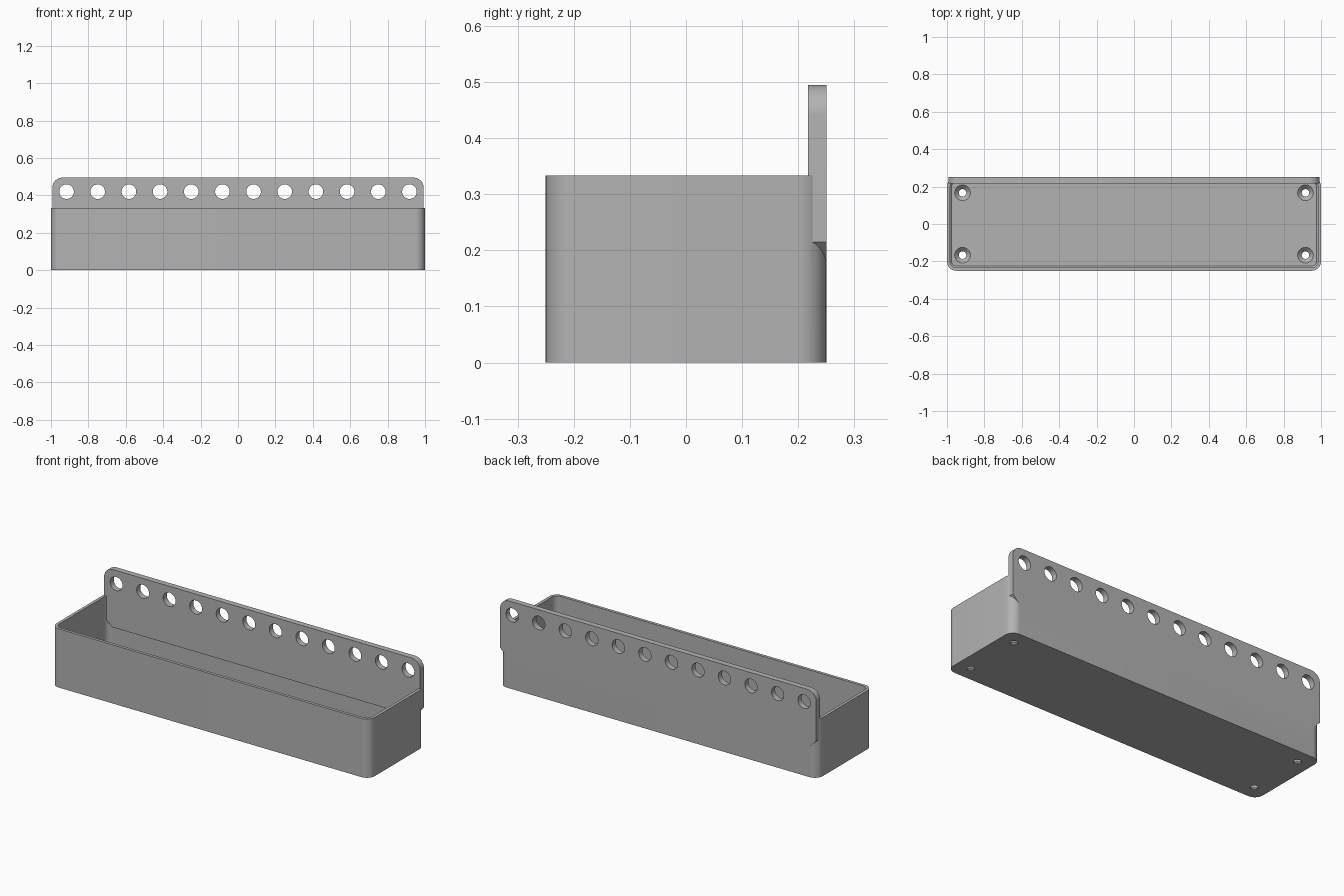
import bpy, bmesh, math
from mathutils import Matrix

if "Cube" in bpy.data.objects:
    bpy.data.objects.remove(bpy.data.objects["Cube"])

WIDTH, DEPTH, HEIGHT = 1.0, 0.25, 0.333      # half width, half depth, bin height
WALL, FLOOR, RADIUS = 0.017, 0.025, 0.05
PANEL_W, PANEL_LOW, PANEL_TOP, PANEL_Y = 0.993, 0.167, 0.495, 0.217
PITCH = 1 / 6

grey = bpy.data.materials.new("matte grey")
grey.use_nodes = True
grey.diffuse_color = (0.45, 0.45, 0.45, 1)
grey.node_tree.nodes["Principled BSDF"].inputs["Base Color"].default_value = (0.45, 0.45, 0.45, 1)


def make_object(name, bm):
    bmesh.ops.recalc_face_normals(bm, faces=bm.faces[:])
    mesh = bpy.data.meshes.new(name)
    bm.to_mesh(mesh)
    bm.free()
    mesh.materials.append(grey)
    obj = bpy.data.objects.new(name, mesh)
    bpy.context.collection.objects.link(obj)
    return obj


def arc(cx, cy, r, start, steps=12):
    """Quarter circle, counter-clockwise from the start angle in degrees."""
    angles = [math.radians(start + 90 * i / steps) for i in range(steps + 1)]
    return [(cx + r * math.cos(a), cy + r * math.sin(a)) for a in angles]


def rounded_loop(bm, inset, z):
    r = RADIUS - inset
    cx, cy = WIDTH - RADIUS, DEPTH - RADIUS
    points = []
    for k, (sx, sy) in enumerate([(1, 1), (-1, 1), (-1, -1), (1, -1)]):
        points += arc(sx * cx, sy * cy, r, 90 * k)
    return [bm.verts.new((x, y, z)) for x, y in points]


def boolean(target, cutter, operation):
    mod = target.modifiers.new(operation.lower(), "BOOLEAN")
    mod.object, mod.operation, mod.solver = cutter, operation, "EXACT"
    bpy.context.view_layer.objects.active = target
    bpy.ops.object.modifier_apply(modifier=mod.name)
    bpy.data.objects.remove(cutter)


# Open bin: rounded rings lofted up the outside, over the rim and down to the floor
bm = bmesh.new()
rings = [rounded_loop(bm, inset, z) for inset, z in [
    (0, 0), (0, HEIGHT), (WALL, HEIGHT), (WALL, FLOOR + 0.008), (WALL + 0.008, FLOOR)]]
for low, high in zip(rings, rings[1:]):
    for i in range(len(low)):
        j = (i + 1) % len(low)
        bm.faces.new((low[i], low[j], high[j], high[i]))
bm.faces.new(rings[0])
bm.faces.new(rings[-1])
tray = make_object("storage_bin", bm)

# Hanging panel: rounded top corners, sloped lower corners
bm = bmesh.new()
chamfer = 0.048
half = [(PANEL_W - chamfer, PANEL_LOW), (PANEL_W, PANEL_LOW + chamfer)]
half += arc(PANEL_W - 0.055, PANEL_TOP - 0.055, 0.055, 0)
outline = half + [(-x, z) for x, z in reversed(half)]
face = bm.faces.new([bm.verts.new((x, PANEL_Y, z)) for x, z in outline])
ext = bmesh.ops.extrude_face_region(bm, geom=[face])
bmesh.ops.translate(bm, vec=(0, DEPTH - PANEL_Y, 0),
                    verts=[v for v in ext["geom"] if isinstance(v, bmesh.types.BMVert)])
panel = make_object("hanging_panel", bm)
boolean(tray, panel, "UNION")

# Row of round holes through the panel
bm = bmesh.new()
for i in range(12):
    place = Matrix.Translation(((i - 5.5) * PITCH, DEPTH, 0.42)) @ Matrix.Rotation(math.pi / 2, 4, "X")
    bmesh.ops.create_cone(bm, cap_ends=True, segments=40, radius1=0.039, radius2=0.039,
                          depth=0.2, matrix=place)
boolean(tray, make_object("panel_hole_cutter", bm), "DIFFERENCE")


# Countersunk screw holes in the floor: straight shaft, then a widening cone
def screw_cutters(r_low, r_high, z_low, z_high):
    bm = bmesh.new()
    for x in (-5.5 * PITCH, 5.5 * PITCH):
        for y in (-PITCH, PITCH):
            bmesh.ops.create_cone(bm, cap_ends=True, segments=40, radius1=r_low, radius2=r_high,
                                  depth=z_high - z_low,
                                  matrix=Matrix.Translation((x, y, (z_low + z_high) / 2)))
    return make_object("screw_cutter", bm)


boolean(tray, screw_cutters(0.02, 0.02, -0.05, 0.1), "DIFFERENCE")
boolean(tray, screw_cutters(0.019, 0.045, FLOOR - 0.023, FLOOR + 0.003), "DIFFERENCE")

# Smooth curved corners while keeping the edges crisp
bpy.ops.object.select_all(action="DESELECT")
tray.select_set(True)
bpy.context.view_layer.objects.active = tray
bpy.ops.object.shade_smooth_by_angle(angle=math.radians(30))
